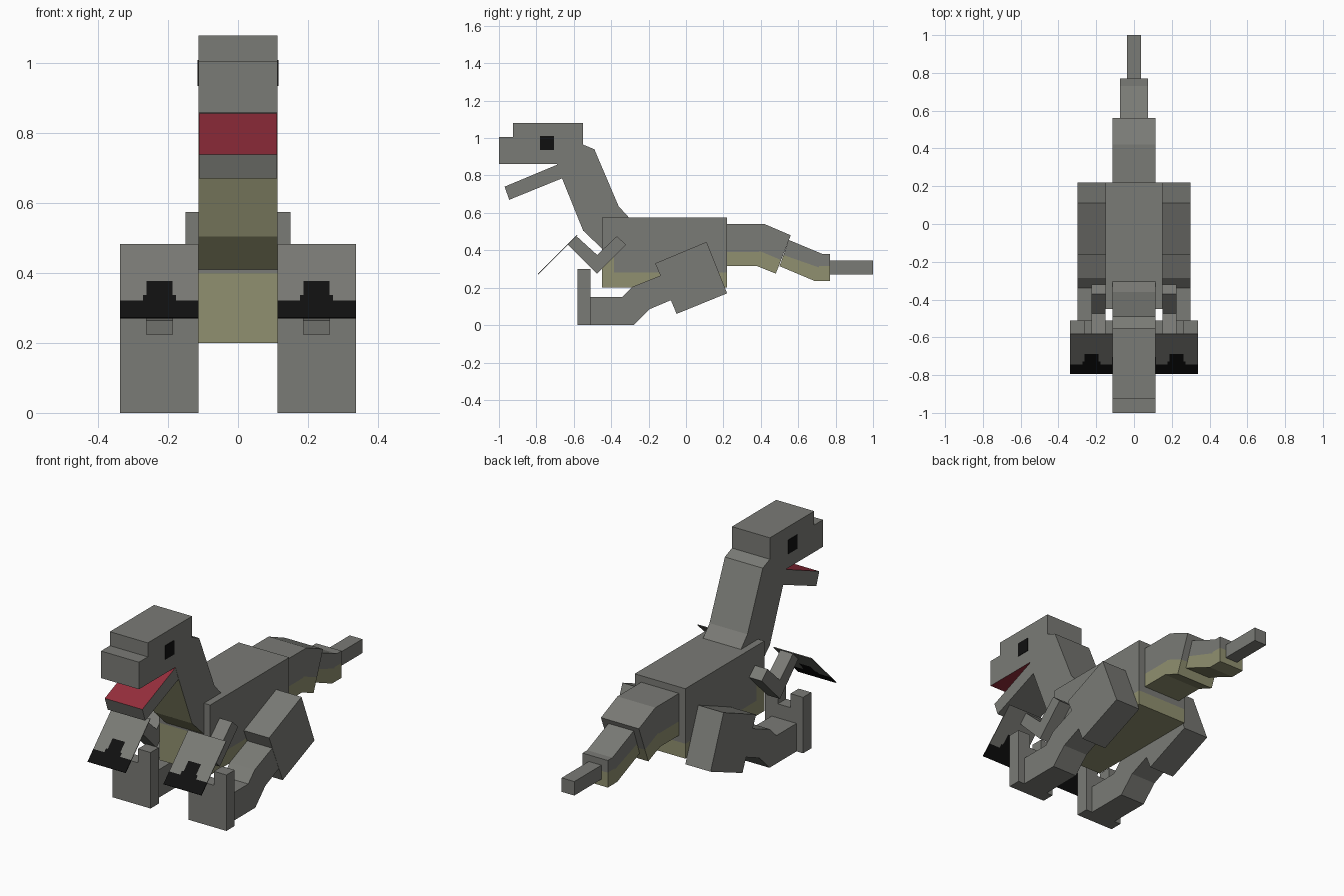
import bpy
import bmesh

old = bpy.data.objects.get("Cube")
if old:
    bpy.data.objects.remove(old, do_unlink=True)


def colour(name, r, g, b):
    mat = bpy.data.materials.new(name)
    mat.use_nodes = True
    mat.diffuse_color = (r, g, b, 1)
    bsdf = mat.node_tree.nodes["Principled BSDF"]
    bsdf.inputs["Base Color"].default_value = (r, g, b, 1)
    bsdf.inputs["Roughness"].default_value = 0.9
    return mat


GREY = colour("hide grey", 0.195, 0.197, 0.18)
BELLY = colour("belly olive", 0.28, 0.28, 0.16)
RED = colour("mouth red", 0.30, 0.027, 0.045)
BLACK = colour("black", 0.005, 0.005, 0.005)


def prism(name, outline, lo, hi, mats=(GREY,), cuts=(), rule=None, along="x", mirror=False):
    """Extrude a side outline, slice it by planes (point, normal), colour faces by rule."""
    bm = bmesh.new()

    def ring(t):
        return [bm.verts.new((t, a, z) if along == "x" else (a, t, z)) for a, z in outline]

    first, last = ring(lo), ring(hi)
    bm.faces.new(first)
    bm.faces.new(last[::-1])
    for i in range(len(outline)):
        j = (i + 1) % len(outline)
        bm.faces.new((first[i], last[i], last[j], first[j]))
    bmesh.ops.recalc_face_normals(bm, faces=bm.faces[:])
    for point, normal in cuts:
        geom = bm.verts[:] + bm.edges[:] + bm.faces[:]
        bmesh.ops.bisect_plane(bm, geom=geom, plane_co=point, plane_no=normal)
    bm.normal_update()
    if rule:
        for f in bm.faces:
            f.material_index = int(rule(f.calc_center_median(), f.normal))
    mesh = bpy.data.meshes.new(name)
    bm.to_mesh(mesh)
    bm.free()
    for m in mats:
        mesh.materials.append(m)
    obj = bpy.data.objects.new(name, mesh)
    bpy.context.collection.objects.link(obj)
    if mirror:
        obj.modifiers.new("Mirror", "MIRROR")
    return obj


def rect(a0, a1, z0, z1):
    return [(a0, z0), (a1, z0), (a1, z1), (a0, z1)]


def level(z):
    return ((0, 0, z), (0, 0, 1))


def tail_part(name, outline, half, y, z, slope):
    """Tail block with an olive underside below a sloping line."""
    prism(name, outline, -half, half, (GREY, BELLY), [((0, y, z), (0, slope, 1))],
          lambda c, n: (c.y - y) * slope + c.z - z < 0)


W = 0.1125

# Body with olive belly and lower chest
prism("body", rect(-0.45, 0.22, 0.2, 0.575), -0.15, 0.15, (GREY, BELLY),
      [level(0.28), level(0.4), ((0, -0.385, 0), (0, 1, 0))],
      lambda c, n: c.z < 0.28 or (c.y < -0.385 and c.z < 0.4))

# Tail
tail_part("tail_base", [(0.22, 0.315), (0.38, 0.315), (0.42, 0.54), (0.22, 0.54)],
          W, 0.3, 0.39, 0)
tail_part("tail_bend", [(0.38, 0.315), (0.48, 0.275), (0.56, 0.48), (0.42, 0.54)],
          W, 0.42, 0.385, 0.42)
tail_part("tail_middle", [(0.5, 0.315), (0.69, 0.235), (0.73, 0.38), (0.55, 0.455)],
          0.075, 0.52, 0.375, 0.35)
tail_part("tail_middle_end", [(0.69, 0.235), (0.77, 0.235), (0.77, 0.38), (0.72, 0.38)],
          0.075, 0.7, 0.315, 0)
prism("tail_tip", rect(0.77, 1.0, 0.27, 0.345), -0.0375, 0.0375)

# Neck with olive throat
prism("neck", [(-0.55, 0.965), (-0.49, 0.94), (-0.36, 0.635), (-0.305, 0.575),
               (-0.45, 0.41), (-0.55, 0.505), (-0.665, 0.79), (-0.69, 0.86), (-0.55, 0.87)],
      -W, W, (GREY, BELLY), rule=lambda c, n: n.y < -0.5 and c.z < 0.82 and abs(n.x) < 0.5)

# Head with red palate, jaw with red top, eyes
prism("head", [(-1, 0.86), (-0.55, 0.86), (-0.55, 1.08), (-0.925, 1.08),
               (-0.925, 1.005), (-1, 1.005)],
      -W, W, (GREY, RED), rule=lambda c, n: n.z < -0.9)
prism("jaw", [(-0.945, 0.67), (-0.6, 0.81), (-0.63, 0.882), (-0.97, 0.74)],
      -W + 0.001, W - 0.001, (GREY, RED), rule=lambda c, n: n.z > 0.8)
prism("eyes", rect(-0.78, -0.705, 0.935, 1.01), W - 0.002, W + 0.003, (BLACK,), mirror=True)

# Arms: bent upper arm and forearm
prism("arms", [(-0.585, 0.475), (-0.63, 0.43), (-0.475, 0.275), (-0.32, 0.43),
               (-0.37, 0.475), (-0.475, 0.375)], 0.15, 0.225, mirror=True)


# Flat hands with black claws along the lower edge
def claw(c, n):
    off = abs(c.x - 0.225)
    return c.z < 0.322 or (c.z < 0.337 and off < 0.047) or (c.z < 0.378 and off < 0.037)


prism("hands", [(-0.58, 0.48), (-0.79, 0.27), (-0.793, 0.273), (-0.583, 0.483)],
      W, 0.3375, (GREY, BLACK),
      [level(z) for z in (0.322, 0.337, 0.378)]
      + [((0.225 + d, 0, 0), (1, 0, 0)) for d in (-0.047, -0.037, 0.037, 0.047)],
      claw, mirror=True)

# Hind legs: thigh, bent shin and foot, notched upright toes
prism("thighs", [(-0.165, 0.33), (-0.05, 0.06), (0.22, 0.17), (0.11, 0.445)],
      0.15, 0.3, mirror=True)
prism("shins_and_feet", [(-0.51, 0), (-0.28, 0), (-0.195, 0.085), (0, 0.167), (-0.06, 0.295),
                         (-0.285, 0.205), (-0.34, 0.15), (-0.51, 0.15)],
      0.151, 0.299, mirror=True)
prism("toes", [(W, 0), (0.3375, 0), (0.3375, 0.3), (0.2625, 0.3), (0.2625, 0.225),
               (0.1875, 0.225), (0.1875, 0.3), (W, 0.3)],
      -0.58, -0.51, along="y", mirror=True)
